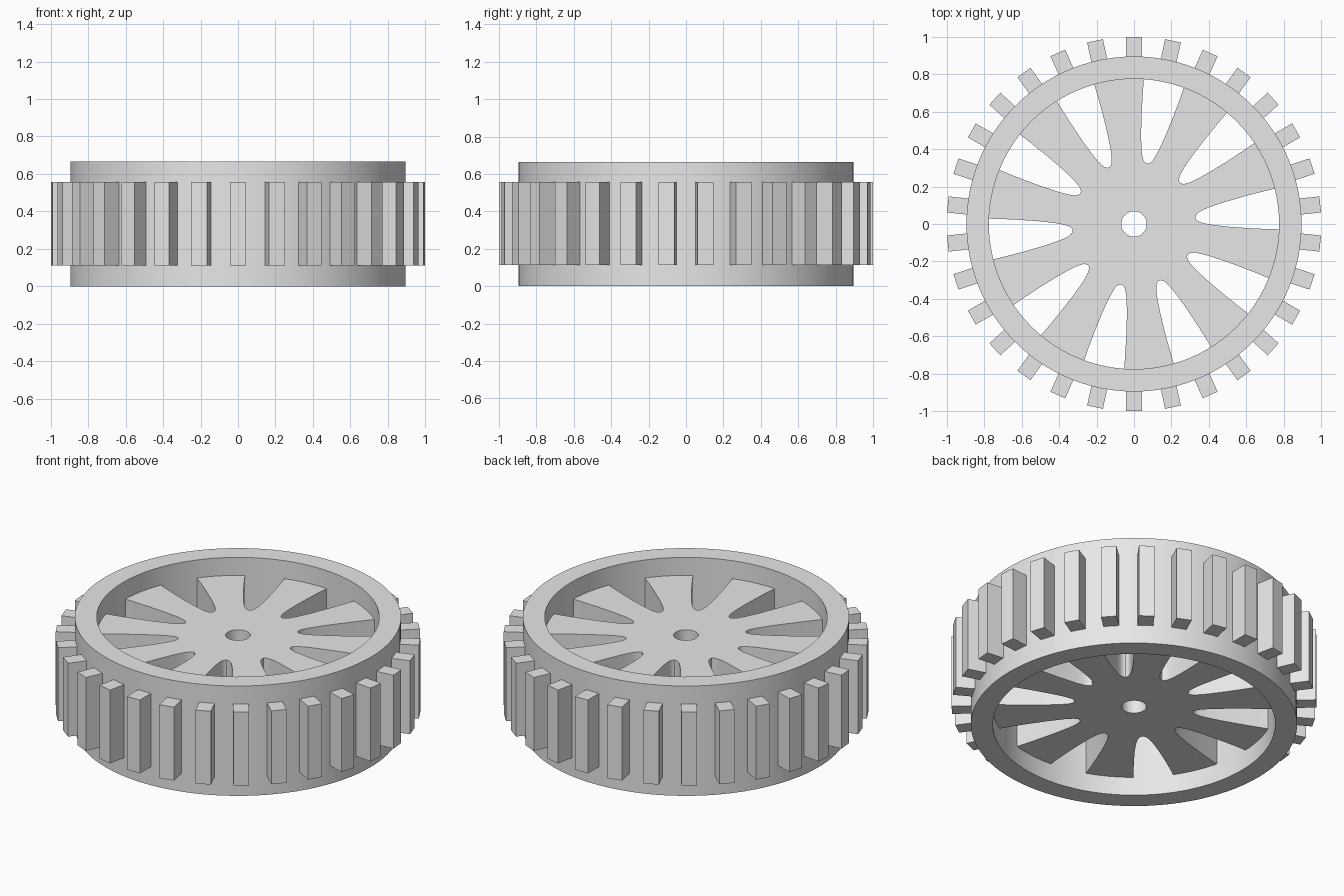
import bpy, bmesh
from math import sin, cos, pi, radians

cube = bpy.data.objects.get("Cube")
if cube:
    bpy.data.objects.remove(cube, do_unlink=True)

GREY = (0.8, 0.8, 0.8, 1.0)
mat = bpy.data.materials.new("light grey")
mat.use_nodes = True
mat.diffuse_color = GREY
mat.node_tree.nodes["Principled BSDF"].inputs["Base Color"].default_value = GREY

RIM_OUT, RIM_IN, HEIGHT = 0.895, 0.775, 0.665
LOW, HIGH = 0.112, 0.556      # shared by the treads and the spoked disc
TEETH, WINDOWS = 30, 10


def polar(r, a, z=0.0):
    return (r * cos(a), r * sin(a), z)


def finish(name, bm, smooth=True):
    bmesh.ops.recalc_face_normals(bm, faces=bm.faces)
    mesh = bpy.data.meshes.new(name)
    bm.to_mesh(mesh)
    bm.free()
    mesh.materials.append(mat)
    ob = bpy.data.objects.new(name, mesh)
    bpy.context.collection.objects.link(ob)
    if smooth:
        bpy.ops.object.select_all(action='DESELECT')
        ob.select_set(True)
        bpy.context.view_layer.objects.active = ob
        bpy.ops.object.shade_smooth_by_angle(angle=radians(30))
    return ob


def extrude_up(bm, height):
    res = bmesh.ops.extrude_face_region(bm, geom=bm.faces[:])
    top = [g for g in res["geom"] if isinstance(g, bmesh.types.BMVert)]
    bmesh.ops.translate(bm, verts=top, vec=(0, 0, height))


# Rim: rectangular section turned round the axle
bm = bmesh.new()
section = [(RIM_IN, 0), (RIM_OUT, 0), (RIM_OUT, HEIGHT), (RIM_IN, HEIGHT)]
SEG = 96
rings = [[bm.verts.new(polar(r, 2 * pi * i / SEG, z)) for r, z in section]
         for i in range(SEG)]
for i in range(SEG):
    a, b = rings[i], rings[(i + 1) % SEG]
    for j in range(4):
        k = (j + 1) % 4
        bm.faces.new((a[j], b[j], b[k], a[k]))
finish("rim", bm)

# Treads: upright blocks round the rim
bm = bmesh.new()
HALF = 0.043
for i in range(TEETH):
    a = pi / 2 + 2 * pi * i / TEETH
    corners = [(0.88, -HALF), (1.0, -HALF), (1.0, HALF), (0.88, HALF)]
    bm.faces.new([bm.verts.new((x * cos(a) - y * sin(a),
                                x * sin(a) + y * cos(a), LOW))
                  for x, y in corners])
extrude_up(bm, HIGH - LOW)
finish("treads", bm, smooth=False)

# Spoked disc: one outline per spoke, from window centre to window centre
window_edge = [(0.33, 0), (0.333, 0.01), (0.341, 0.019), (0.355, 0.028),
               (0.375, 0.036), (0.40, 0.044), (0.44, 0.054), (0.50, 0.067),
               (0.60, 0.085), (0.69, 0.099), (0.78, 0.111)]
STEP = 2 * pi / WINDOWS
HOLE = 0.068
bm = bmesh.new()
for k in range(WINDOWS):
    a0 = radians(6) + k * STEP
    a1 = a0 + STEP

    def edge(a, side):
        return [(x * cos(a) - side * y * sin(a),
                 x * sin(a) + side * y * cos(a), 0) for x, y in window_edge]

    hole = [polar(HOLE, a0 + STEP * t / 4) for t in range(5)]
    arc0, arc1 = a0 + radians(8.1), a1 - radians(8.1)
    outer = [polar(0.788, arc1 + (arc0 - arc1) * t / 6) for t in range(7)]
    outline = hole + edge(a1, -1) + outer + edge(a0, 1)[::-1]
    bm.faces.new([bm.verts.new(p) for p in outline])
bmesh.ops.remove_doubles(bm, verts=bm.verts[:], dist=0.0005)
bmesh.ops.translate(bm, verts=bm.verts[:], vec=(0, 0, LOW))
extrude_up(bm, HIGH - LOW)
finish("spoked_disc", bm)
